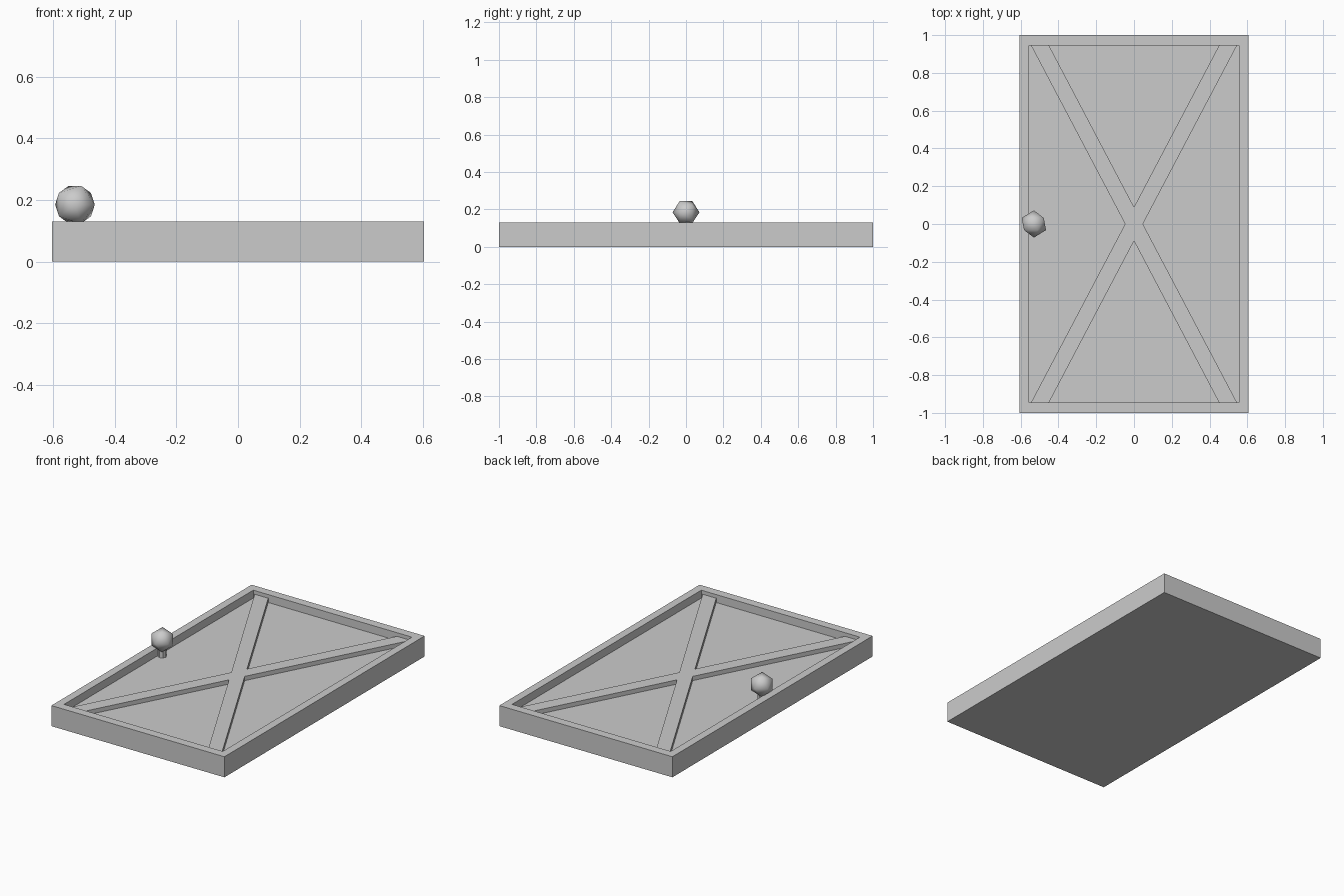
import bpy, bmesh, math

if "Cube" in bpy.data.objects:
    bpy.data.objects.remove(bpy.data.objects["Cube"])

W, L, H = 0.605, 1.0, 0.13          # half width, half length, thickness
IW, IL = 0.555, 0.945               # inner panel half sizes
FLOOR, BRACE_TOP = 0.08, 0.107


def finish(bm, name):
    bmesh.ops.recalc_face_normals(bm, faces=bm.faces)
    me = bpy.data.meshes.new(name)
    bm.to_mesh(me)
    bm.free()
    ob = bpy.data.objects.new(name, me)
    bpy.context.collection.objects.link(ob)
    return ob


# Door slab with a recessed panel: rim made by bridging square loops
bm = bmesh.new()
loops = []
for x, y, z in [(W, L, 0), (W, L, H), (IW, IL, H), (IW, IL, FLOOR)]:
    loops.append([bm.verts.new((sx * x, sy * y, z))
                  for sx, sy in [(-1, -1), (1, -1), (1, 1), (-1, 1)]])
for a, b in zip(loops, loops[1:]):
    for i in range(4):
        j = (i + 1) % 4
        bm.faces.new((a[i], a[j], b[j], b[i]))
bm.faces.new(loops[0])
bm.faces.new(loops[-1])
finish(bm, "door_slab")

# Cross brace: one X outline, mirrored from its upper right quarter
quarter = [(0.047, 0), (0.545, IL), (0.45, IL), (0, 0.09)]
half = quarter + [(-x, y) for x, y in quarter[-2::-1]]
outline = half + [(-x, -y) for x, y in half[1:-1]]
bm = bmesh.new()
face = bm.faces.new([bm.verts.new((x, y, FLOOR)) for x, y in outline])
ext = bmesh.ops.extrude_face_region(bm, geom=[face], use_keep_orig=True)
top = [v for v in ext["geom"] if isinstance(v, bmesh.types.BMVert)]
bmesh.ops.translate(bm, verts=top, vec=(0, 0, BRACE_TOP - FLOOR))
finish(bm, "cross_brace")

# Knob stem standing on the panel
bpy.ops.mesh.primitive_cylinder_add(vertices=8, radius=0.025, depth=0.08,
                                    location=(-0.53, 0, FLOOR + 0.04))
bpy.context.object.name = "knob_stem"

# Smooth low-poly knob with its poles along y
bpy.ops.mesh.primitive_ico_sphere_add(subdivisions=1, radius=0.072,
                                      location=(-0.53, 0, 0.185),
                                      rotation=(math.pi / 2, 0, 0))
bpy.context.object.name = "knob"
bpy.ops.object.shade_smooth()
